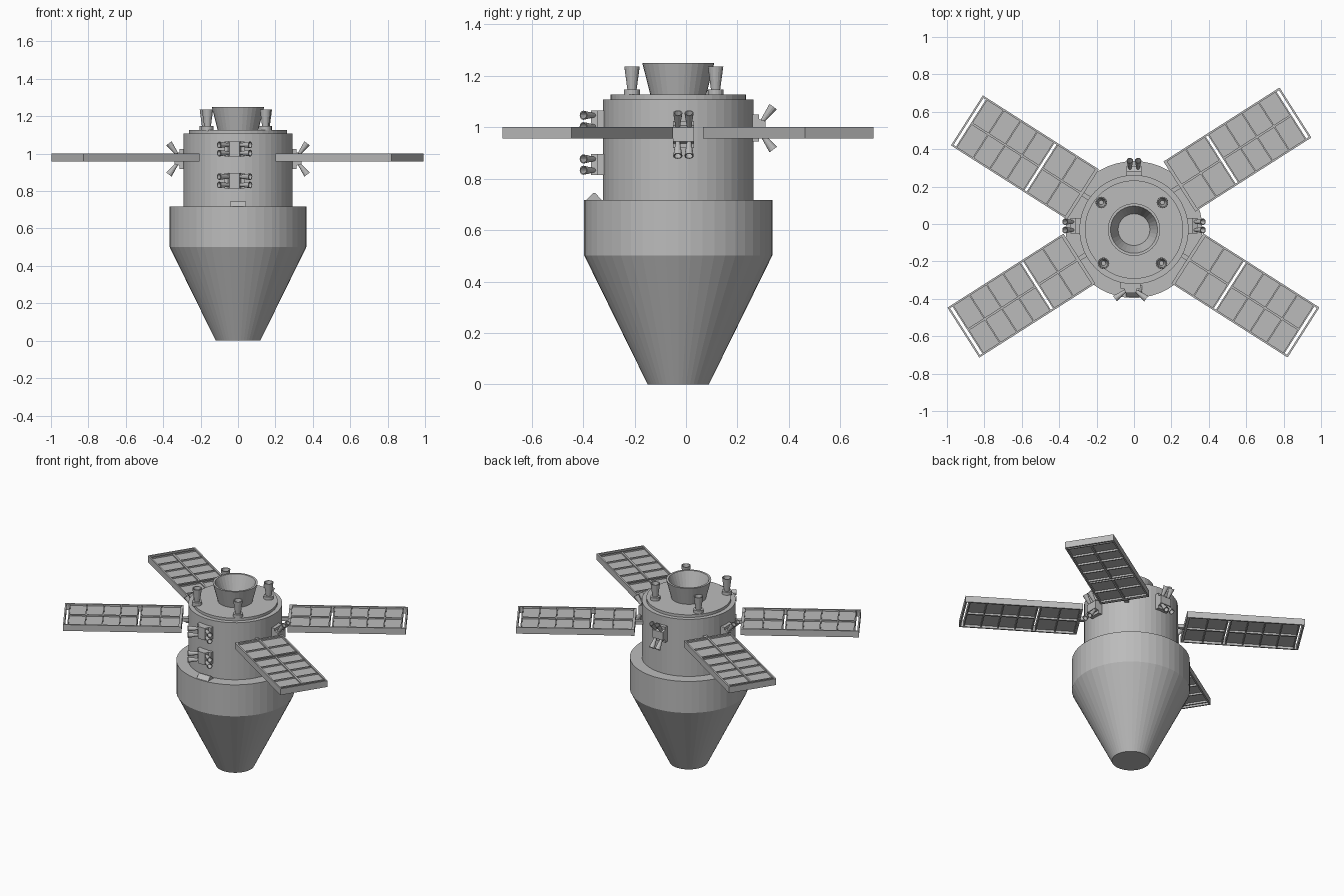
import bpy
import bmesh
from math import pi, cos, sin, radians
from mathutils import Matrix, Vector

cube = bpy.data.objects.get("Cube")
if cube:
    bpy.data.objects.remove(cube, do_unlink=True)

grey = bpy.data.materials.new("plain_grey")
grey.use_nodes = True
colour = (0.5, 0.5, 0.5, 1)
grey.diffuse_color = colour
grey.node_tree.nodes["Principled BSDF"].inputs["Base Color"].default_value = colour

CX, CY = 0.0, -0.03      # axis of the hull
BODY_R = 0.292


def finish(name, bm, matrix=Matrix()):
    bmesh.ops.remove_doubles(bm, verts=bm.verts, dist=1e-5)
    bmesh.ops.recalc_face_normals(bm, faces=bm.faces)
    mesh = bpy.data.meshes.new(name)
    bm.to_mesh(mesh)
    bm.free()
    mesh.materials.append(grey)
    obj = bpy.data.objects.new(name, mesh)
    obj.matrix_world = matrix
    bpy.context.collection.objects.link(obj)
    return obj


def add_lathe(bm, profile, sides, matrix=Matrix()):
    """Turn (radius, height) points around local z."""
    rings = []
    for r, z in profile:
        rings.append([bm.verts.new(matrix @ Vector((r * cos(2 * pi * i / sides),
                                                    r * sin(2 * pi * i / sides), z)))
                      for i in range(sides)])
    for a, b in zip(rings, rings[1:]):
        for i in range(sides):
            j = (i + 1) % sides
            bm.faces.new((a[i], a[j], b[j], b[i]))
    for ring, point in ((rings[0], profile[0]), (rings[-1], profile[-1])):
        if point[0] > 0:
            bm.faces.new(ring)


def lathe(name, profile, sides, matrix):
    bm = bmesh.new()
    add_lathe(bm, profile, sides, matrix)
    return finish(name, bm)


def add_box(bm, low, high):
    low, high = Vector(low), Vector(high)
    size = high - low
    m = Matrix.Translation((low + high) / 2) @ Matrix.Diagonal((*size, 1))
    bmesh.ops.create_cube(bm, size=1, matrix=m)


# Hull
axis = Matrix.Translation((CX, CY, 0))
lathe("lower_cone_and_collar",
      [(0.119, 0), (0.366, 0.502), (0.366, 0.718), (BODY_R - 0.01, 0.718)], 48, axis)
lathe("service_body", [(BODY_R, 0.71), (BODY_R, 1.109)], 48, axis)
lathe("top_plate", [(0.263, 1.1), (0.263, 1.127)], 48, axis)

# Main engine bell with a hollow inside
lathe("main_engine_bell",
      [(0.107, 1.12), (0.14, 1.25), (0.126, 1.25), (0.085, 1.14)], 32, axis)

# Small engines standing on the top plate
for x, y in ((-0.175, 0.115), (0.152, 0.115), (-0.163, -0.21), (0.147, -0.21)):
    bm = bmesh.new()
    add_lathe(bm, [(0.031, 1.12), (0.031, 1.148)], 16)
    add_lathe(bm, [(0.017, 1.14), (0.03, 1.236), (0.024, 1.236), (0.012, 1.17)], 16)
    finish("small_engine", bm, Matrix.Translation((x, y, 0)))


# Thruster pods: local x points out of the hull, local z is the long axis
def thruster_pod(name, angle, height, shift=0.0, turned=False):
    bm = bmesh.new()
    add_box(bm, (-0.03, -0.041, -0.053), (0.048, 0.041, 0.053))
    for v in bm.verts:
        if v.co.x > 0:
            v.co.z *= 0.5
    extra = bmesh.new()
    add_box(extra, (-0.03, -0.041, -0.053), (0.022, 0.041, 0.053))
    mesh = bpy.data.meshes.new("pod_base")
    extra.to_mesh(mesh)
    extra.free()
    bm.from_mesh(mesh)
    bpy.data.meshes.remove(mesh)
    for side in (-1, 1):
        for up in (-1, 1):
            aim = Vector((0.75, 0, up)).to_track_quat('Z', 'Y').to_matrix().to_4x4()
            place = Matrix.Translation((0.034, side * 0.022, up * 0.026)) @ aim
            add_lathe(bm, [(0.008, 0), (0.018, 0.072), (0.014, 0.072), (0.006, 0.03)],
                      12, place)
    turn = Matrix.Rotation(pi / 2, 4, 'X') if turned else Matrix()
    place = (Matrix.Translation((CX, CY, height)) @ Matrix.Rotation(angle, 4, 'Z')
             @ Matrix.Translation((BODY_R, shift, 0)) @ turn)
    finish(name, bm, place)


thruster_pod("left_thruster_pod", 0, 0.972, 0.02)
thruster_pod("right_thruster_pod", pi, 0.972, -0.02)
thruster_pod("back_thruster_pod", pi / 2, 0.997)
thruster_pod("front_upper_thruster_pod", -pi / 2, 1.025, -0.018, True)
thruster_pod("front_lower_thruster_pod", -pi / 2, 0.855, -0.018, True)

# Wedge sensor on the collar ledge
bm = bmesh.new()
add_box(bm, (-0.043, -0.39, 0.715), (0.043, -0.325, 0.744))
for v in bm.verts:
    if v.co.z > 0.73:
        v.co.y = -0.357 + (0.004 if v.co.y > -0.35 else -0.004)
finish("ledge_sensor", bm)


# Solar panels: local x runs from root to tip
def solar_panel(name, x, y, angle):
    L, W, H = 0.368, 0.1585, 0.0215
    rail = 0.01
    bm = bmesh.new()
    for s in (-1, 1):
        add_box(bm, (-L, s * W - (rail if s > 0 else 0), -H),
                (L, s * W + (rail if s < 0 else 0), H))
        add_box(bm, (s * L - (rail if s > 0 else 0), -W, -H),
                (s * L + (rail if s < 0 else 0), W, H))
    # Two cell fields, separated by open slits
    for start, end, rows in ((-0.358, -0.106, 2), (-0.092, 0.342, 4)):
        add_box(bm, (start, -W + 0.005, -0.006), (end, W - 0.005, 0.01))
        add_box(bm, (start, -0.006, -0.018), (end, 0.006, 0.019))
        for i in range(rows + 1):
            u = start + 0.004 + (end - start - 0.008) * i / rows
            add_box(bm, (u - 0.004, -W + 0.005, -0.018), (u + 0.004, W - 0.005, 0.019))
    # Short arm to the hull
    add_box(bm, (-L - 0.09, -0.012, -0.012), (-L + 0.005, 0.012, 0.012))
    finish(name, bm, Matrix.Translation((x, y, 0.979)) @ Matrix.Rotation(radians(angle), 4, 'Z'))


solar_panel("back_left_solar_panel", 0.553, 0.398, 32.5)
solar_panel("front_left_solar_panel", 0.596, -0.382, -32.5)
solar_panel("front_right_solar_panel", -0.602, -0.383, 180 + 32.5)
solar_panel("back_right_solar_panel", -0.583, 0.356, 180 - 32.5)
